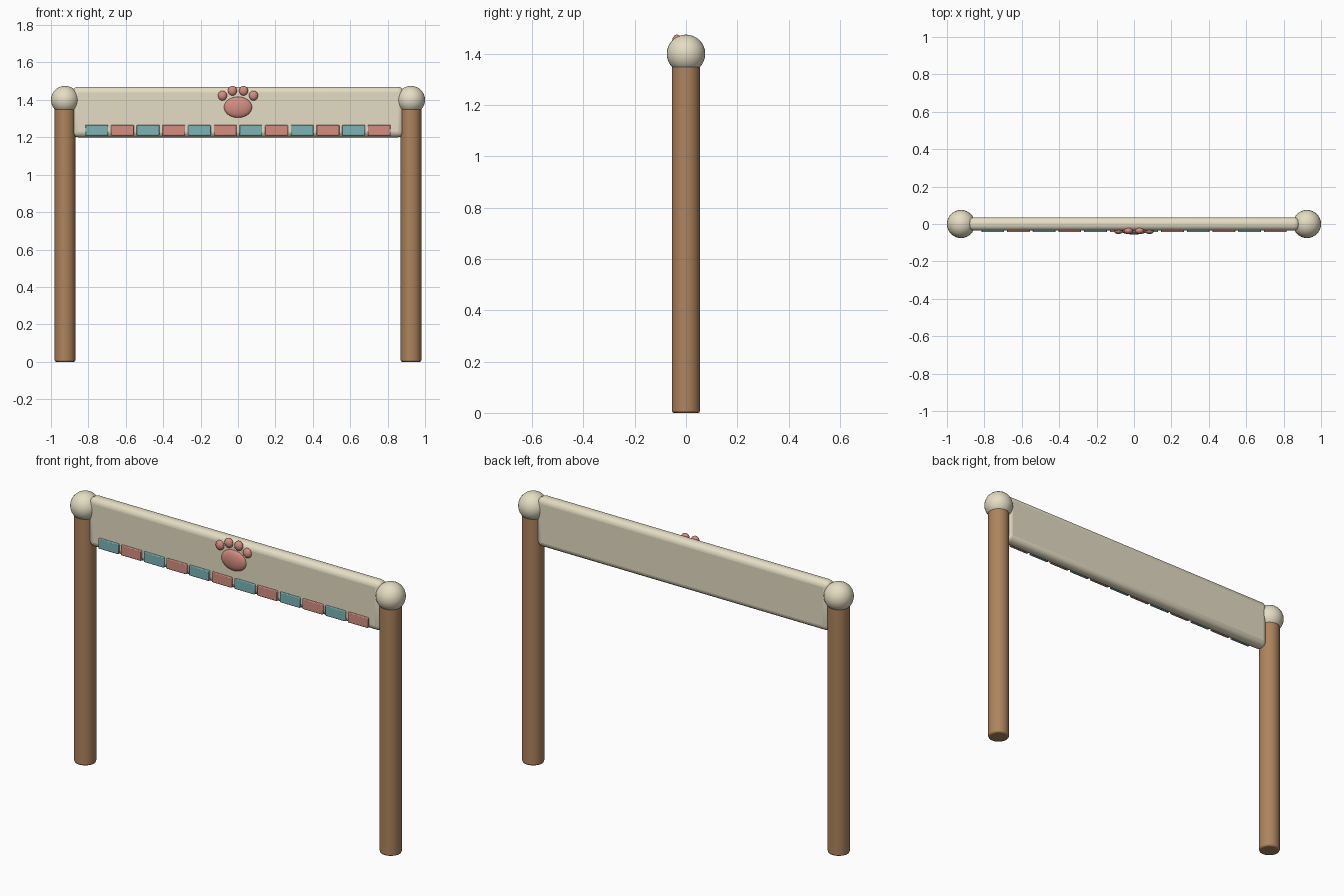
import bpy, math

if "Cube" in bpy.data.objects:
    bpy.data.objects.remove(bpy.data.objects["Cube"])


def material(name, rgb):
    m = bpy.data.materials.new(name)
    m.diffuse_color = (*rgb, 1)
    m.use_nodes = True
    m.node_tree.nodes["Principled BSDF"].inputs["Base Color"].default_value = m.diffuse_color
    return m


WOOD = material("wood", (0.42, 0.23, 0.11))
CREAM = material("cream", (0.78, 0.72, 0.55))
TEAL = material("teal", (0.20, 0.46, 0.47))
CORAL = material("coral", (0.66, 0.27, 0.22))


def finish(name, mat, bevel=0, segments=2):
    o = bpy.context.object
    o.name = name
    o.data.materials.append(mat)
    bpy.ops.object.transform_apply(location=False, rotation=False, scale=True)
    if bevel:
        b = o.modifiers.new("bevel", 'BEVEL')
        b.width = bevel
        b.segments = segments
        b.limit_method = 'ANGLE'
        b.angle_limit = math.radians(40)
    bpy.ops.object.shade_smooth_by_angle(angle=math.radians(35))
    return o


def box(name, loc, size, mat, bevel, segments):
    bpy.ops.mesh.primitive_cube_add(size=1, location=loc)
    bpy.context.object.scale = size
    return finish(name, mat, bevel, segments)


def ball(name, loc, radii, mat, segments=24, rings=12):
    bpy.ops.mesh.primitive_uv_sphere_add(segments=segments, ring_count=rings,
                                         radius=1, location=loc)
    bpy.context.object.scale = radii
    return finish(name, mat)


# Posts with ball finials
for side, s in (("left", -1), ("right", 1)):
    bpy.ops.mesh.primitive_cylinder_add(vertices=32, radius=0.055, depth=1.38,
                                        location=(0.925 * s, 0, 0.69))
    finish(side + "_post", WOOD, 0.008, 2)
    ball(side + "_finial", (0.925 * s, 0, 1.4), (0.075,) * 3, CREAM, 32, 16)

# Rounded banner board
box("banner", (0, 0, 1.335), (1.77, 0.07, 0.27), CREAM, 0.03, 4)

# Row of alternating tiles
for i in range(12):
    box(f"tile_{i + 1}", ((i - 5.5) * 0.1373, -0.034, 1.238),
        (0.122, 0.02, 0.056), CORAL if i % 2 else TEAL, 0.004, 2)

# Paw print: main pad and four toes
ball("paw_pad", (0, -0.035, 1.361), (0.075, 0.021, 0.056), CORAL)
for i, (x, z) in enumerate(((-0.083, 1.423), (-0.03, 1.449),
                            (0.03, 1.449), (0.083, 1.423))):
    ball(f"paw_toe_{i + 1}", (x, -0.036, z), (0.024, 0.018, 0.026), CORAL)
